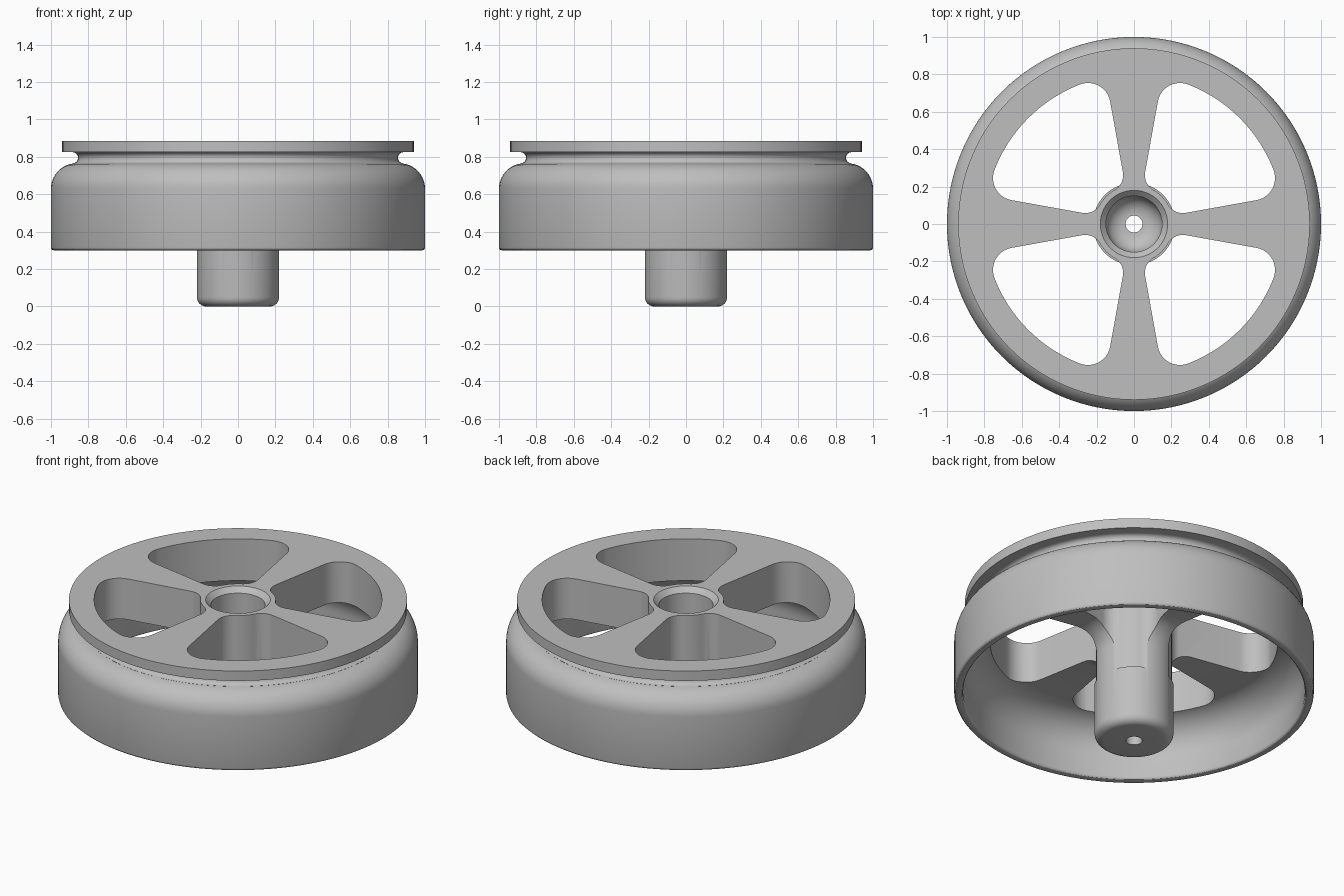
import bpy, bmesh
from math import sin, cos, pi, atan2, sqrt, radians
from mathutils import Vector

if "Cube" in bpy.data.objects:
    bpy.data.objects.remove(bpy.data.objects["Cube"], do_unlink=True)

# Single satin grey metal
grey = bpy.data.materials.new("grey_metal")
grey.use_nodes = True
colour = (0.52, 0.52, 0.52, 1)
grey.diffuse_color = colour
grey.node_tree.nodes["Principled BSDF"].inputs["Base Color"].default_value = colour


def arc(cx, cy, r, a0, a1, n=8):
    """Points on an arc, angles in degrees."""
    steps = [radians(a0 + (a1 - a0) * i / n) for i in range(n + 1)]
    return [(cx + r * cos(a), cy + r * sin(a)) for a in steps]


def make_object(name, bm):
    bmesh.ops.recalc_face_normals(bm, faces=bm.faces)
    mesh = bpy.data.meshes.new(name)
    bm.to_mesh(mesh)
    bm.free()
    mesh.materials.append(grey)
    obj = bpy.data.objects.new(name, mesh)
    bpy.context.collection.objects.link(obj)
    return obj


def lathe(name, profile, segments=128):
    """Revolve a closed (radius, z) profile around the z axis."""
    bm = bmesh.new()
    rings = []
    for i in range(segments):
        a = 2 * pi * i / segments
        rings.append([bm.verts.new((r * cos(a), r * sin(a), z)) for r, z in profile])
    for i, ring in enumerate(rings):
        following = rings[(i + 1) % segments]
        for j in range(len(profile)):
            k = (j + 1) % len(profile)
            bm.faces.new((ring[j], following[j], following[k], ring[k]))
    return make_object(name, bm)


# Wheel section: top plate, groove, rounded drum, hollow underside, hub, bore
profile = [(0.18, 0.885), (0.94, 0.885), (0.94, 0.825), (0.885, 0.825)]
profile += arc(0.885, 0.795, 0.03, 90, 270)[1:]
profile += arc(0.865, 0.63, 0.135, 82, 0, 12)
profile += arc(0.985, 0.315, 0.015, 0, -90, 3)
profile += arc(0.965, 0.315, 0.015, -90, -180, 3)
profile += arc(0.75, 0.435, 0.2, 0, 90, 12)
profile += arc(0.36, 0.495, 0.14, 90, 180, 8)
profile += arc(0.17, 0.05, 0.05, 0, -90, 6)
profile += [(0.045, 0), (0.045, 0.06)]
profile += arc(0.05, 0.16, 0.1, -90, 0, 8)
profile += [(0.15, 0.855)]
wheel = lathe("spoked_wheel", profile)


# Window between spokes: tapered straight sides, rounded corners, curved ends
SPOKE_U = Vector((0.18, 1)).normalized()
SPOKE_N = Vector((SPOKE_U.y, -SPOKE_U.x))
SPOKE_OFFSET = 0.0095


def corner(radius, centre_distance, end_sign):
    """Arc tangent to the spoke side and to a circle about the axle."""
    d = SPOKE_OFFSET + radius
    c = SPOKE_N * d + SPOKE_U * sqrt(centre_distance ** 2 - d ** 2)
    start = atan2(-SPOKE_N.y, -SPOKE_N.x)
    end = atan2(c.y * end_sign, c.x * end_sign)
    turn = (end - start + pi) % (2 * pi) - pi
    a0 = start * 180 / pi
    return arc(c.x, c.y, radius, a0, a0 + turn * 180 / pi, 12)


def window_outline():
    outer = corner(0.12, 0.80 - 0.12, 1)
    inner = corner(0.09, 0.21 + 0.09, -1)
    half = inner[::-1] + outer
    rim_angle = atan2(outer[-1][1], outer[-1][0]) * 180 / pi
    hub_angle = atan2(inner[-1][1], inner[-1][0]) * 180 / pi
    rim = arc(0, 0, 0.80, rim_angle, 90 - rim_angle, 20)[1:-1]
    hub = arc(0, 0, 0.21, 90 - hub_angle, hub_angle, 6)[1:-1]
    return half + rim + [(y, x) for x, y in half[::-1]] + hub


bm = bmesh.new()
for turn in range(4):
    ca, sa = round(cos(turn * pi / 2)), round(sin(turn * pi / 2))
    points = [(x * ca - y * sa, x * sa + y * ca) for x, y in window_outline()]
    low = [bm.verts.new((x, y, 0.35)) for x, y in points]
    high = [bm.verts.new((x, y, 1.0)) for x, y in points]
    bm.faces.new(low[::-1])
    bm.faces.new(high)
    for i in range(len(points)):
        j = (i + 1) % len(points)
        bm.faces.new((low[i], low[j], high[j], high[i]))
cutter = make_object("window_cutter", bm)

# Cut the windows, then drop the cutter
cut = wheel.modifiers.new("spoke_windows", "BOOLEAN")
cut.operation = "DIFFERENCE"
cut.solver = "EXACT"
cut.object = cutter
bpy.ops.object.select_all(action="DESELECT")
wheel.select_set(True)
bpy.context.view_layer.objects.active = wheel
bpy.ops.object.modifier_apply(modifier=cut.name)
bpy.data.objects.remove(cutter, do_unlink=True)
bpy.ops.object.shade_smooth_by_angle(angle=radians(30))
